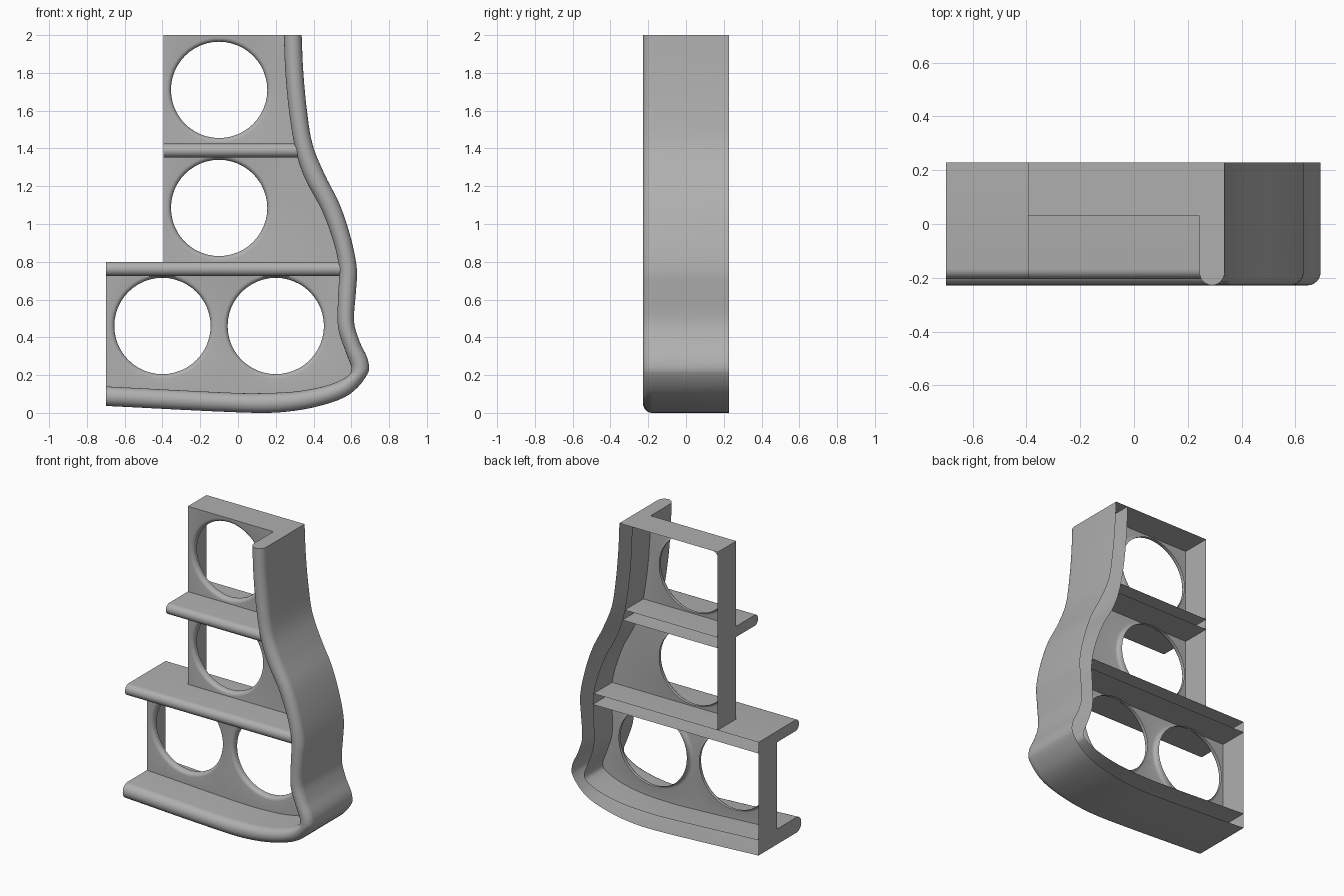
import bpy, bmesh, math
from mathutils import Vector

if "Cube" in bpy.data.objects:
    bpy.data.objects.remove(bpy.data.objects["Cube"])

FRONT, WEB, BACK = -0.228, 0.03, 0.228

OUTER = [(-.70, .037), (0, .003), (.22, .003), (.42, .034), (.59, .098), (.688, .21),
         (.688, .28), (.645, .375), (.615, .48), (.625, .65), (.63, .757), (.60, .915),
         (.54, 1.10), (.46, 1.26), (.395, 1.42), (.365, 1.6), (.345, 1.815), (.337, 2)]
INNER = [(-.70, .14), (0, .105), (.15, .105), (.32, .115), (.487, .15), (.587, .20),
         (.60, .24), (.575, .31), (.53, .45), (.53, .62), (.535, .757), (.51, .89),
         (.445, 1.07), (.355, 1.24), (.305, 1.39), (.27, 1.6), (.25, 1.815), (.243, 2)]

grey = bpy.data.materials.new("mid_grey")
grey.diffuse_color = (.43, .43, .43, 1)
grey.use_nodes = True
grey.node_tree.nodes["Principled BSDF"].inputs["Base Color"].default_value = grey.diffuse_color


def smooth_path(pts, n=5):
    """Catmull-Rom (chord-scaled tangents) through 2D points."""
    p = [Vector(q) for q in pts]
    t = [0]
    for a, b in zip(p, p[1:]):
        t.append(t[-1] + (b - a).length)
    last = len(p) - 1
    tan = []
    for i in range(last + 1):
        a, b = max(i - 1, 0), min(i + 1, last)
        tan.append((p[b] - p[a]) / (t[b] - t[a]))
    out = []
    for i in range(last):
        h = t[i + 1] - t[i]
        for k in range(n):
            s = k / n
            out.append(p[i] * (2*s**3 - 3*s**2 + 1) + tan[i] * h * (s**3 - 2*s**2 + s)
                       + p[i+1] * (3*s**2 - 2*s**3) + tan[i+1] * h * (s**3 - s**2))
    return out + [p[-1]]


outer, inner = smooth_path(OUTER), smooth_path(INNER)


def inner_x(z):
    """x of the rim's inside face at height z on the upright part."""
    for a, b in zip(inner, inner[1:]):
        if a.y <= z <= b.y and z > .3:
            return a.x + (b.x - a.x) * (z - a.y) / (b.y - a.y)
    return inner[-1].x


def finish(bm, name):
    bmesh.ops.recalc_face_normals(bm, faces=bm.faces)
    me = bpy.data.meshes.new(name)
    bm.to_mesh(me)
    bm.free()
    me.materials.append(grey)
    ob = bpy.data.objects.new(name, me)
    bpy.context.collection.objects.link(ob)
    bpy.ops.object.select_all(action='DESELECT')
    ob.select_set(True)
    bpy.context.view_layer.objects.active = ob
    bpy.ops.object.shade_smooth_by_angle(angle=math.radians(35))


def loft(sections, name, cap_end=False):
    """Open-backed shell through U-shaped sections."""
    bm = bmesh.new()
    rows = [[bm.verts.new(c) for c in s] for s in sections]
    for a, b in zip(rows, rows[1:]):
        for i in range(len(a) - 1):
            bm.faces.new((a[i], a[i+1], b[i+1], b[i]))
    bm.faces.new(rows[0])
    if cap_end:
        bm.faces.new(rows[-1])
    finish(bm, name)


def bullnose(radius, front, n=12):
    """(side, y) pairs: back edge, half-round front, back edge; side in -1..1."""
    arc = [math.pi * k / n for k in range(n + 1)]
    return ([(1, BACK)] + [(math.cos(a), front + radius - radius * math.sin(a)) for a in arc]
            + [(-1, BACK)])


# Curved outer rim along the right side and the bottom
rim = []
for o, i in zip(outer, inner):
    mid, half = (o + i) / 2, (o - i) / 2
    rim.append([(mid.x + half.x * s, y, mid.y + half.y * s) for s, y in bullnose(.05, FRONT)])
loft(rim, "outer_rim", cap_end=True)


# Shelves, set slightly back, right ends following the rounded rim
def shelf(name, left, z0, z1):
    zm, h = (z0 + z1) / 2, (z1 - z0) / 2
    ends = [[], []]
    for s, y in bullnose(h, FRONT + .024):
        d = min(0, y - (FRONT + .05))
        extra = .05 - math.sqrt(max(0, .05**2 - d * d))
        z = zm + h * s
        ends[0].append((left, y, z))
        ends[1].append((inner_x(z) + extra, y, z))
    loft(ends, name)


shelf("lower_shelf", -.70, .725, .80)
shelf("upper_shelf", -.395, 1.353, 1.425)


# Web panels with round, soft-edged openings and return walls
def panel(name, left, z0, z1, holes, top=False):
    bm = bmesh.new()
    if z0 < .3:
        right = [p for p in inner if p.y < z1 - .001]
    else:
        right = [Vector((left, z0)), Vector((inner_x(z0), z0))]
        right += [p for p in inner if z0 + .001 < p.y < z1 - .001]
    right += [Vector((inner_x(z1), z1)), Vector((left, z1))]
    loop = [bm.verts.new((p.x, WEB, p.y)) for p in right]
    edges = [bm.edges.new((a, b)) for a, b in zip(loop, loop[1:] + loop[:1])]
    n, rad, soft = 48, .255, .024
    lips = []
    for cx, cz in holes:
        rings = []
        for k in range(6):
            a = min(k, 4) / 4 * math.pi / 2
            r = rad + soft * (1 - math.sin(a))
            y = WEB + soft * (1 - math.cos(a)) + (.015 if k == 5 else 0)
            # keep the soft edge inside the panel
            rings.append([bm.verts.new((cx + r * math.cos(2 * math.pi * j / n), y,
                                        min(max(cz + r * math.sin(2 * math.pi * j / n),
                                                z0 + .002), z1 - .002)))
                          for j in range(n)])
        edges += [bm.edges.new((rings[0][j], rings[0][(j + 1) % n])) for j in range(n)]
        lips.append(rings)
    bmesh.ops.triangle_fill(bm, edges=edges, use_beauty=True, normal=(0, -1, 0))
    for rings in lips:
        for a, b in zip(rings, rings[1:]):
            for j in range(n):
                m = (j + 1) % n
                bm.faces.new((a[j], a[m], b[m], b[j]))
    # left return wall, and the top one where the panel is open above
    walls = [(loop[-1], loop[0])] + ([(loop[-2], loop[-1])] if top else [])
    back = {}
    for v in {v for w in walls for v in w}:
        back[v] = bm.verts.new((v.co.x, BACK, v.co.z))
    for a, b in walls:
        bm.faces.new((a, b, back[b], back[a]))
    finish(bm, name)


panel("lower_panel", -.70, .14, .725, [(-.40, .46), (.20, .46)])
panel("middle_panel", -.395, .80, 1.353, [(-.10, 1.085)])
panel("upper_panel", -.395, 1.425, 2.0, [(-.10, 1.71)], top=True)
